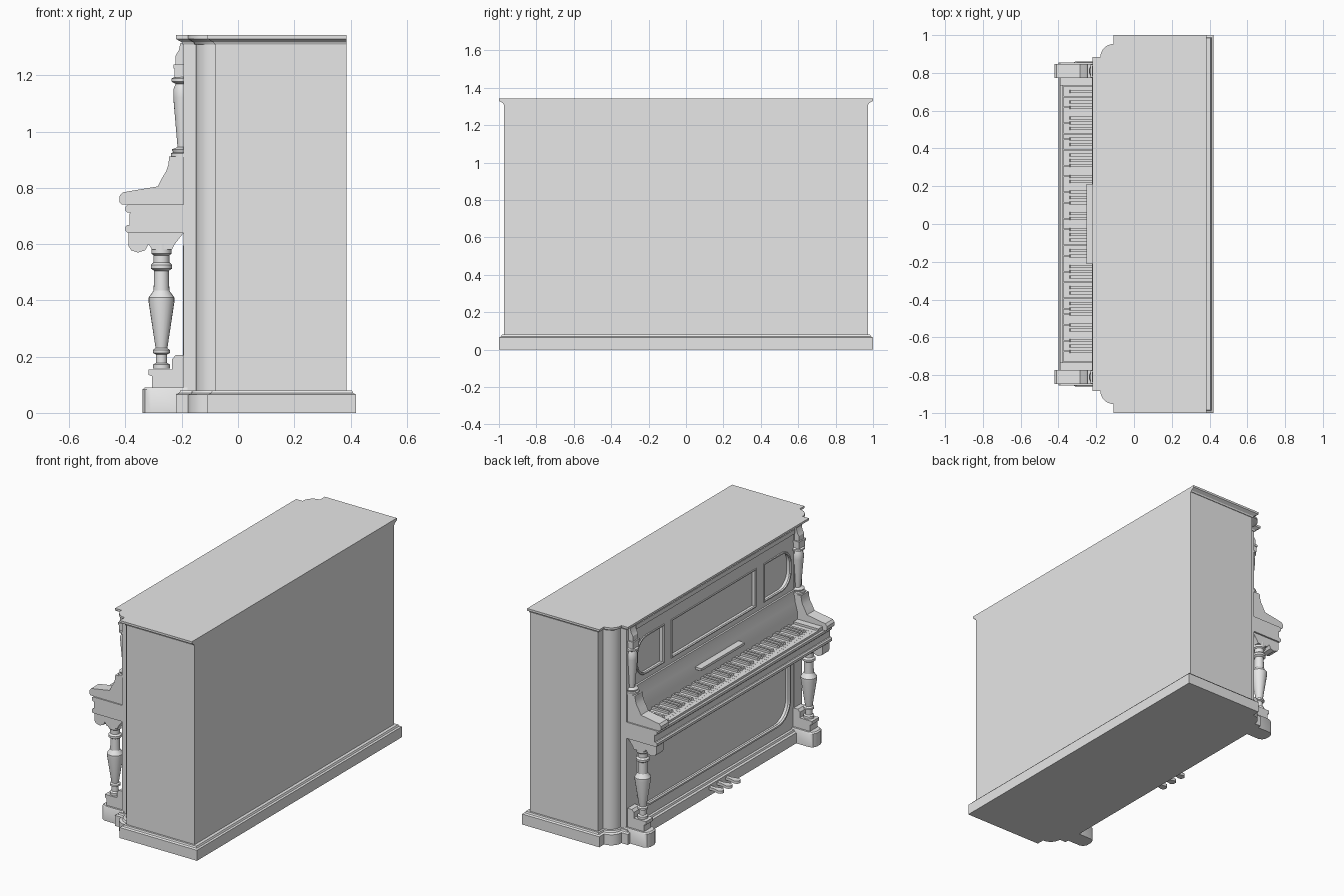
import bpy, bmesh
from math import sin, cos, pi, radians
from mathutils import Matrix

cube = bpy.data.objects.get("Cube")
if cube:
    bpy.data.objects.remove(cube)

grey = bpy.data.materials.new("plain grey")
grey.use_nodes = True
grey.diffuse_color = (0.8, 0.8, 0.8, 1)
grey.node_tree.nodes["Principled BSDF"].inputs["Base Color"].default_value = (0.8, 0.8, 0.8, 1)
made = []


def add_object(name, mesh):
    mesh.materials.clear()
    mesh.materials.append(grey)
    ob = bpy.data.objects.new(name, mesh)
    bpy.context.collection.objects.link(ob)
    made.append(ob)
    return ob


def loft(name, rings):
    """Skin a stack of equal-length rings and cap both ends."""
    bm = bmesh.new()
    loops = [[bm.verts.new(p) for p in ring] for ring in rings]
    n = len(rings[0])
    for a, b in zip(loops, loops[1:]):
        for i in range(n):
            j = (i + 1) % n
            bm.faces.new((a[i], a[j], b[j], b[i]))
    bm.faces.new(loops[0][::-1])
    bm.faces.new(loops[-1])
    bmesh.ops.remove_doubles(bm, verts=bm.verts, dist=1e-5)
    bmesh.ops.recalc_face_normals(bm, faces=bm.faces)
    mesh = bpy.data.meshes.new(name)
    bm.to_mesh(mesh)
    bm.free()
    return add_object(name, mesh)


def side_profile(name, pts, y0, y1):
    """Extrude an (x, z) profile across the width."""
    return loft(name, [[(x, y, z) for x, z in pts] for y in (y0, y1)])


def box(name, x0, x1, y0, y1, z0, z1):
    return side_profile(name, [(x0, z0), (x1, z0), (x1, z1), (x0, z1)], y0, y1)


def lathe(name, x, y, profile, n=20):
    return loft(name, [[(x + r * cos(2 * pi * i / n), y + r * sin(2 * pi * i / n), z)
                        for i in range(n)] for r, z in profile])


def rounded(u0, u1, v0, v1, left=0, right=0):
    """Rectangle outline with rounded corners on the left and right ends."""
    corners = [(u1, v1, right, 0), (u0, v1, left, 1), (u0, v0, left, 2), (u1, v0, right, 3)]
    pts = []
    for u, v, r, q in corners:
        cu = u + (r if u == u0 else -r)
        cv = v + (r if v == v0 else -r)
        steps = 8 if r else 0
        for k in range(steps + 1):
            a = pi / 2 * (q + k / max(steps, 1))
            pts.append((cu + r * cos(a), cv + r * sin(a)))
    return pts


def curve_part(name, outlines, x, extrude=0, bevel=0):
    """Closed outlines on the keyboard side: a pierced plate or a bead."""
    cu = bpy.data.curves.new(name, "CURVE")
    cu.dimensions = "2D" if extrude else "3D"
    cu.fill_mode = "BOTH" if extrude else "FULL"
    cu.extrude, cu.bevel_depth, cu.bevel_resolution = extrude, bevel, 1
    for pts in outlines:
        sp = cu.splines.new("POLY")
        sp.points.add(len(pts) - 1)
        for p, (u, v) in zip(sp.points, pts):
            p.co = (u, v, 0, 1)
        sp.use_cyclic_u = True
    tmp = bpy.data.objects.new(name + " curve", cu)
    mesh = bpy.data.meshes.new_from_object(tmp)
    bpy.data.objects.remove(tmp)
    mesh.transform(Matrix(((0, 0, -1, x), (-1, 0, 0, 0), (0, 1, 0, 0), (0, 0, 0, 1))))
    add_object(name, mesh)


# Case: plan outline with quarter-round corners, lofted through plinth and cornice
def plan(z, off, back, recess=0.0):
    half = [(back, 0.972 + off), (-0.08 - off, 0.972 + off), (-0.08 - off, 0.925 + off)]
    for k in range(1, 8):
        a = pi / 2 * k / 8
        half.append((-0.08 - off - 0.07 * sin(a), 0.855 + off + 0.07 * cos(a)))
    half += [(-0.15 - off, 0.855 + off), (-0.193 - off, 0.855 + off),
             (-0.193 - off, 0.78), (-0.193 - off + recess, 0.78)]
    return [(x, y, z) for x, y in half] + [(x, -y, z) for x, y in reversed(half)]


loft("case", [plan(0, 0.028, 0.42), plan(0.065, 0.028, 0.42), plan(0.07, 0.016, 0.41),
              plan(0.08, 0.012, 0.405), plan(0.08, 0, 0.385), plan(0.08, 0, 0.385, 0.03),
              plan(1.31, 0, 0.385, 0.03), plan(1.31, 0.004, 0.385), plan(1.318, 0.008, 0.385),
              plan(1.325, 0.02, 0.385), plan(1.33, 0.028, 0.385), plan(1.343, 0.028, 0.385)])

# Pierced panel frames and the beads round their openings
upper_holes = [rounded(-0.41, 0.41, 0.97, 1.2),
               rounded(-0.75, -0.49, 0.97, 1.2, left=0.09),
               rounded(0.49, 0.75, 0.97, 1.2, right=0.09)]
lower_holes = [rounded(-0.74, 0.74, 0.15, 0.59, 0.12, 0.12)]
curve_part("upper_frame", [rounded(-0.78, 0.78, 0.92, 1.31)] + upper_holes, -0.176, 0.013)
curve_part("lower_frame", [rounded(-0.78, 0.78, 0.08, 0.66)] + lower_holes, -0.176, 0.013)
curve_part("upper_beads", upper_holes, -0.187, bevel=0.008)
curve_part("lower_bead", lower_holes, -0.187, bevel=0.01)
box("frame_rail", -0.2, -0.16, -0.775, 0.775, 0.915, 0.935)
box("top_rail", -0.203, -0.16, -0.775, 0.775, 1.285, 1.312)

# Key bed mouldings
for name, x, z0, z1 in (("bed_lower_moulding", -0.4, 0.64, 0.668),
                        ("bed_core", -0.385, 0.66, 0.715),
                        ("bed_upper_moulding", -0.4, 0.712, 0.74)):
    side_profile(name, [(-0.17, z0), (x + 0.007, z0), (x, z0 + 0.007),
                        (x, z1 - 0.007), (x + 0.007, z1), (-0.17, z1)], -0.855, 0.855)
box("key_slip", -0.392, -0.376, -0.775, 0.775, 0.735, 0.752)

# Fallboard and music ledge
side_profile("fallboard", [(-0.16, 0.92), (-0.196, 0.92), (-0.205, 0.86),
                           (-0.222, 0.8), (-0.222, 0.735), (-0.16, 0.735)], -0.78, 0.78)
box("music_ledge", -0.252, -0.2, -0.212, 0.212, 0.825, 0.84)

# Keyboard: bass at +y, pattern starts on A
pitch = 1.46 / 52
for i in range(52):
    y = 0.73 - (i + 0.5) * pitch
    box("white_key", -0.374, -0.21, y - pitch * 0.48, y + pitch * 0.48, 0.735, 0.75)
    if i < 51 and i % 7 in (0, 2, 3, 5, 6):
        yb = y - pitch / 2
        side_profile("black_key", [(-0.342, 0.748), (-0.335, 0.763), (-0.21, 0.763),
                                   (-0.21, 0.748)], yb - 0.008, yb + 0.008)

# Turned profiles as (radius, height)
leg = [(0.03, 0.157), (0.03, 0.172), (0.02, 0.178), (0.02, 0.208), (0.03, 0.213), (0.03, 0.224),
       (0.021, 0.23), (0.046, 0.395), (0.046, 0.41), (0.028, 0.435), (0.026, 0.505),
       (0.038, 0.513), (0.038, 0.526), (0.028, 0.535), (0.028, 0.56), (0.036, 0.566), (0.036, 0.6)]
post = [(0.042, 0.91), (0.042, 0.923), (0.034, 0.926), (0.038, 0.937), (0.018, 0.945),
        (0.033, 1.12), (0.033, 1.15), (0.025, 1.17), (0.04, 1.178), (0.04, 1.188), (0.028, 1.195)]
arm = [(-0.18, 0.74), (-0.413, 0.74), (-0.421, 0.748), (-0.422, 0.77), (-0.41, 0.784),
       (-0.285, 0.805), (-0.27, 0.835), (-0.255, 0.86), (-0.247, 0.885), (-0.245, 0.912),
       (-0.18, 0.912)]
bracket = [(-0.18, 0.645), (-0.39, 0.645), (-0.39, 0.595), (-0.38, 0.578), (-0.355, 0.57),
           (-0.33, 0.578), (-0.318, 0.6), (-0.305, 0.58), (-0.235, 0.58), (-0.225, 0.6),
           (-0.195, 0.638), (-0.18, 0.64)]
step = [(-0.18, 0.08), (-0.305, 0.08), (-0.305, 0.13), (-0.318, 0.135), (-0.318, 0.155),
        (-0.235, 0.155), (-0.235, 0.19), (-0.222, 0.205), (-0.18, 0.205)]
scroll = [(-0.16, 1.235), (-0.222, 1.235), (-0.222, 1.27), (-0.21, 1.29), (-0.205, 1.315),
          (-0.16, 1.315)]

# Cheeks, legs, feet and posts on both ends
for side, s in (("left", 1), ("right", -1)):
    y = 0.81 * s
    side_profile(side + "_arm", arm, y - 0.037, y + 0.037)
    side_profile(side + "_bracket", bracket, y - 0.035, y + 0.035)
    lathe(side + "_leg", -0.272, y, leg)
    side_profile(side + "_foot_step", step, y - 0.035, y + 0.035)
    foot = [(-0.18, -0.05), (-0.31, -0.05), (-0.33, -0.04), (-0.34, -0.02),
            (-0.34, 0.02), (-0.33, 0.04), (-0.31, 0.05), (-0.18, 0.05)]
    loft(side + "_foot", [[(x + (d if x < -0.2 else 0), y + v * (1 - 8 * d), z) for x, v in foot]
                          for z, d in ((0, 0), (0.083, 0), (0.09, 0.008))])
    lathe(side + "_post", -0.197, y, post)
    box(side + "_post_block", -0.226, -0.16, y - 0.03, y + 0.03, 1.192, 1.23)
    box(side + "_post_cap", -0.23, -0.16, y - 0.034, y + 0.034, 1.225, 1.238)
    side_profile(side + "_post_scroll", scroll, y - 0.026, y + 0.026)
    ya, yb = sorted((0.732 * s, 0.776 * s))
    box(side + "_key_block", -0.392, -0.2, ya, yb, 0.735, 0.762)

# Pedals with rounded toes
for y in (-0.08, 0, 0.08):
    toe = [(-0.29 + 0.022 * cos(a), y + 0.022 * sin(a))
           for a in [pi / 2 + pi * k / 8 for k in range(9)]]
    plan_pts = [(-0.19, y + 0.012), (-0.25, y + 0.012)] + toe + [(-0.25, y - 0.012), (-0.19, y - 0.012)]
    loft("pedal", [[(px, py, z) for px, py in plan_pts] for z in (0.038, 0.055)])

# Smooth the turned parts while keeping edges sharp
bpy.ops.object.select_all(action="DESELECT")
for ob in made:
    ob.select_set(True)
bpy.context.view_layer.objects.active = made[0]
bpy.ops.object.shade_smooth_by_angle(angle=radians(30))
